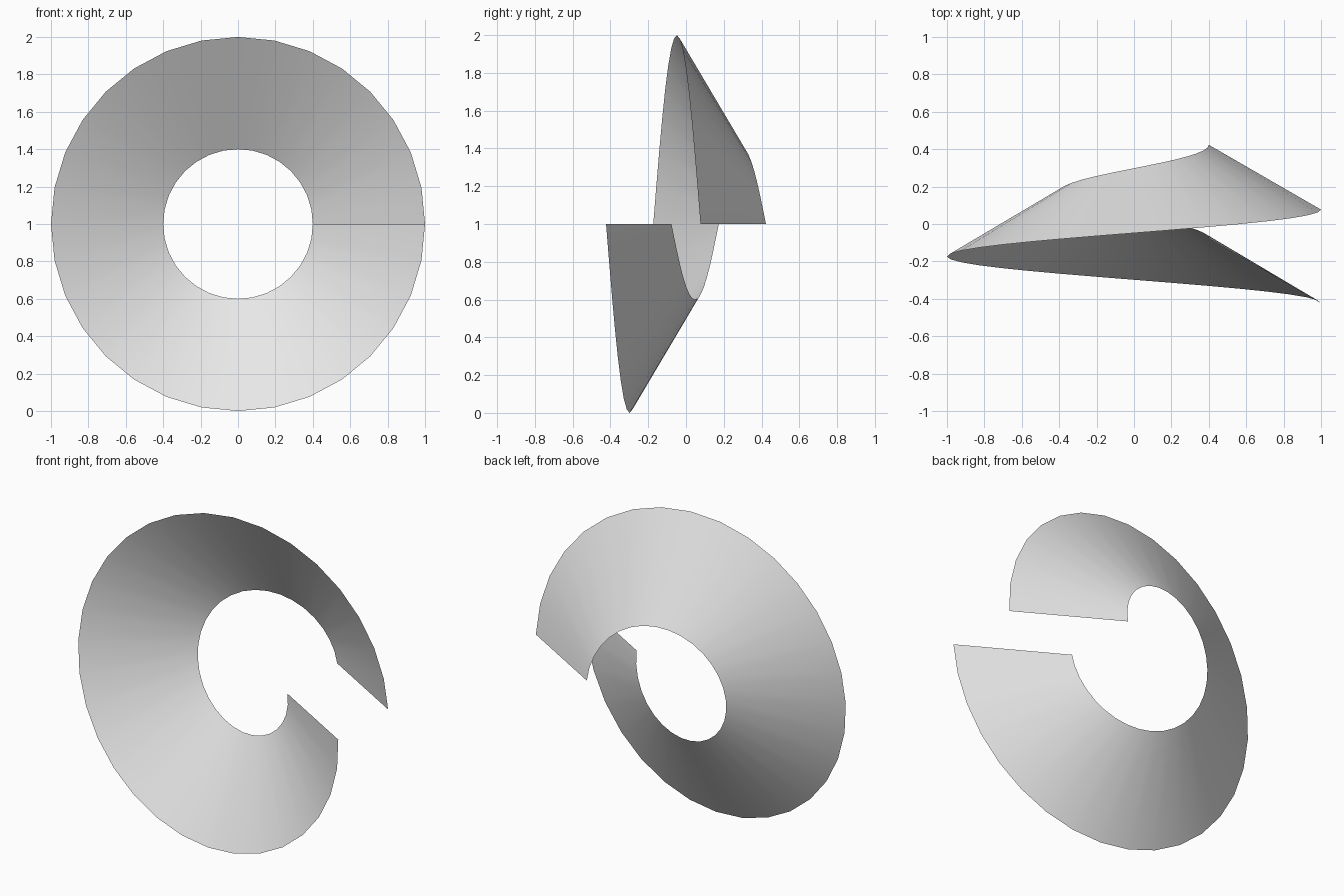
import bpy
import bmesh
from math import cos, sin, tan, radians, tau

if "Cube" in bpy.data.objects:
    bpy.data.objects.remove(bpy.data.objects["Cube"], do_unlink=True)

STEPS = 32
INNER, OUTER = 0.4, 1.0
PITCH = 0.5
RISE = (OUTER - INNER) * tan(radians(30))   # sloped blade depth

# Material
grey = bpy.data.materials.new("light grey")
grey.use_nodes = True
colour = (0.8, 0.8, 0.8, 1)
grey.diffuse_color = colour
grey.node_tree.nodes["Principled BSDF"].inputs["Base Color"].default_value = colour

# Single-turn helical blade: a slanted line swept around the y axis
bm = bmesh.new()
rows = []
for i in range(STEPS + 1):
    t = i / STEPS
    a = tau * t
    middle = PITCH * (0.5 - t)
    rows.append([bm.verts.new((r * cos(a), middle + y, 1 + r * sin(a)))
                 for r, y in ((INNER, RISE / 2), (OUTER, -RISE / 2))])
for (in_a, out_a), (in_b, out_b) in zip(rows, rows[1:]):
    bm.faces.new((in_a, out_a, out_b, in_b))

mesh = bpy.data.meshes.new("helical_blade")
bm.to_mesh(mesh)
bm.free()
mesh.materials.append(grey)
blade = bpy.data.objects.new("helical_blade", mesh)
bpy.context.collection.objects.link(blade)

# Smooth shading
bpy.ops.object.select_all(action="DESELECT")
blade.select_set(True)
bpy.context.view_layer.objects.active = blade
bpy.ops.object.shade_smooth_by_angle(angle=radians(30))
